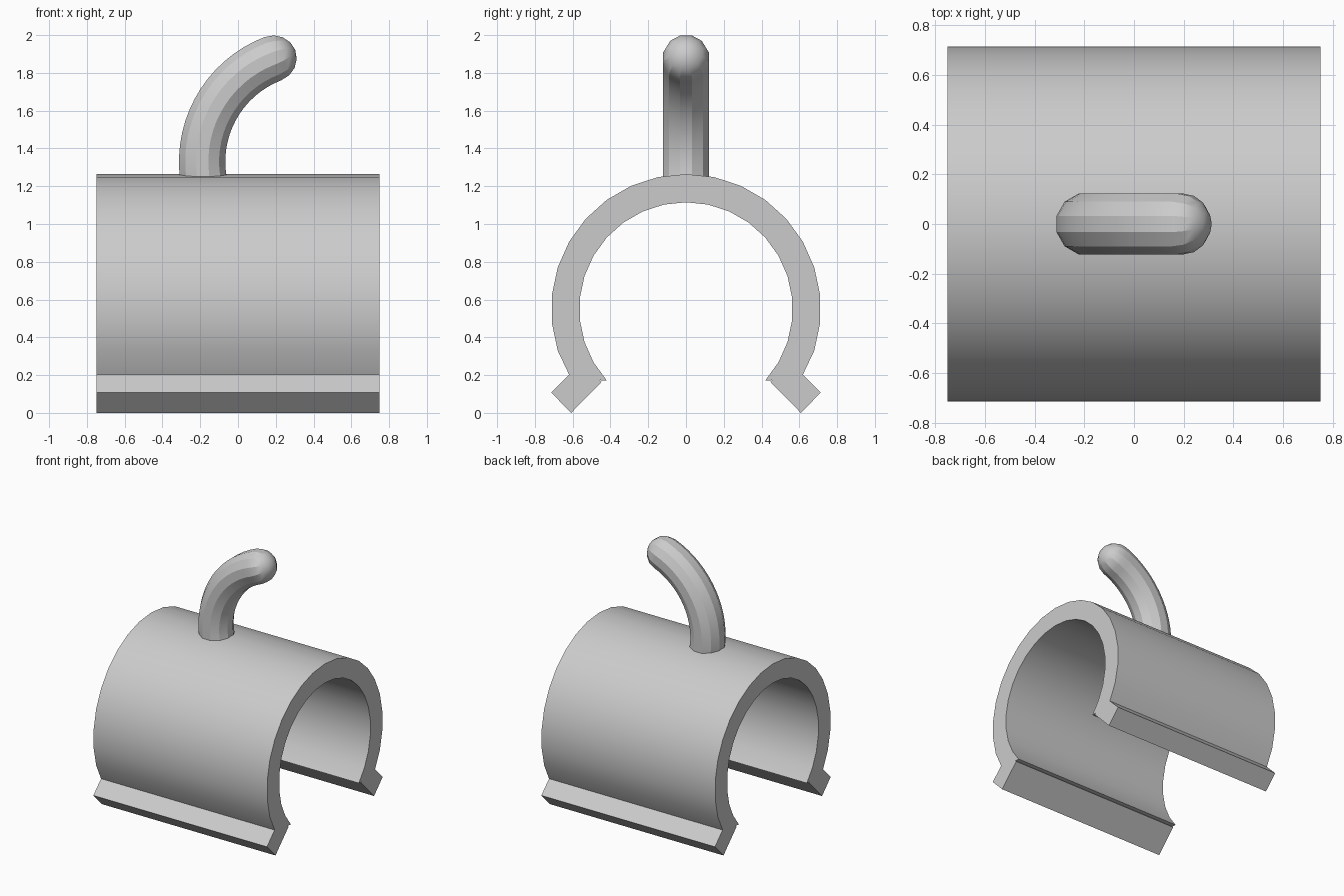
import bpy, bmesh
from math import sin, cos, radians, pi
from mathutils import Vector, Matrix

cube = bpy.data.objects.get("Cube")
if cube:
    bpy.data.objects.remove(cube, do_unlink=True)

grey = bpy.data.materials.new("plain grey")
grey.use_nodes = True
colour = (0.6, 0.6, 0.6, 1)
grey.diffuse_color = colour
grey.node_tree.nodes["Principled BSDF"].inputs["Base Color"].default_value = colour


def finish(name, bm, angle):
    bmesh.ops.recalc_face_normals(bm, faces=bm.faces)
    mesh = bpy.data.meshes.new(name)
    bm.to_mesh(mesh)
    bm.free()
    mesh.materials.append(grey)
    obj = bpy.data.objects.new(name, mesh)
    bpy.context.collection.objects.link(obj)
    bpy.ops.object.select_all(action="DESELECT")
    obj.select_set(True)
    bpy.context.view_layer.objects.active = obj
    bpy.ops.object.shade_smooth_by_angle(angle=radians(angle))
    return obj


# Open clamp: a 30-sided ring section with an angled lip at each lower edge
AXIS_Z, OUTER, INNER, HALF_LENGTH = 0.55, 0.714, 0.565, 0.75


def ring_point(radius, step):
    a = radians(12 * step)
    return radius * sin(a), AXIS_Z + radius * cos(a)


lip = [(0.619, 0.203), (0.714, 0.108), (0.608, 0.0), (0.447, 0.164), (0.456, 0.173)]
outer = [ring_point(OUTER, i) for i in range(-9, 10)]
inner = [ring_point(INNER, i) for i in range(11, -12, -1)]
profile = outer + lip + inner + [(-y, z) for y, z in reversed(lip)]

bm = bmesh.new()
face = bm.faces.new([bm.verts.new((-HALF_LENGTH, y, z)) for y, z in profile])
swept = bmesh.ops.extrude_face_region(bm, geom=[face], use_keep_orig=True)
moved = [v for v in swept["geom"] if isinstance(v, bmesh.types.BMVert)]
bmesh.ops.translate(bm, verts=moved, vec=(2 * HALF_LENGTH, 0, 0))
finish("clamp_body", bm, 25)

# Curved hook: rings swept along an arc, closed by a rounded tip
SIDES, TUBE, BEND = 12, 0.127, 0.584
BEND_CENTRE = Vector((0.394, 0, 1.33))
START, END, STEPS = radians(-13), radians(69), 16

bm = bmesh.new()


def add_ring(centre, a, radius):
    out = Vector((-cos(a), 0, sin(a)))
    side = Vector((0, 1, 0))
    turns = [2 * pi * (k + 0.5) / SIDES for k in range(SIDES)]
    return [bm.verts.new(centre + radius * (cos(t) * out + sin(t) * side)) for t in turns]


rings = []
for i in range(STEPS + 1):
    a = START + (END - START) * i / STEPS
    rings.append(add_ring(BEND_CENTRE + BEND * Vector((-cos(a), 0, sin(a))), a, TUBE))
tip = BEND_CENTRE + BEND * Vector((-cos(END), 0, sin(END)))
forward = Vector((sin(END), 0, cos(END)))
for i in (1, 2, 3):
    b = i * pi / 8
    rings.append(add_ring(tip + forward * TUBE * sin(b), END, TUBE * cos(b)))
for low, high in zip(rings, rings[1:]):
    for k in range(SIDES):
        n = (k + 1) % SIDES
        bm.faces.new((low[k], low[n], high[n], high[k]))
bm.faces.new(rings[0])
pole = bm.verts.new(tip + forward * TUBE)
for k in range(SIDES):
    bm.faces.new((rings[-1][k], rings[-1][(k + 1) % SIDES], pole))
finish("hook", bm, 25)
